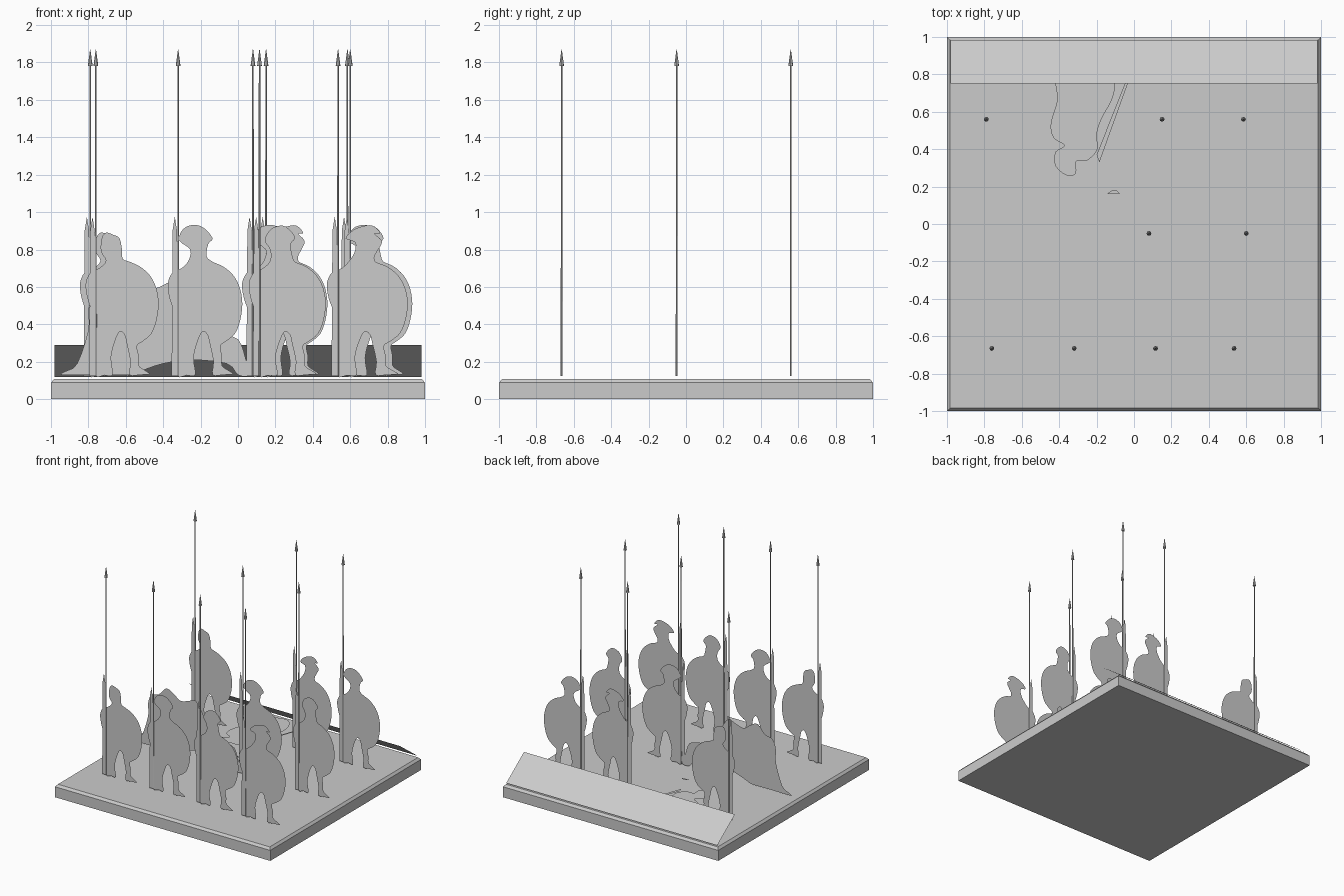
import bpy, bmesh, math
from mathutils import Vector, Matrix

if "Cube" in bpy.data.objects:
    bpy.data.objects.remove(bpy.data.objects["Cube"])

stone = bpy.data.materials.new("plain_grey")
stone.diffuse_color = (0.6, 0.6, 0.6, 1)
stone.use_nodes = True
stone.node_tree.nodes["Principled BSDF"].inputs["Base Color"].default_value = stone.diffuse_color


def add_object(name, bm):
    mesh = bpy.data.meshes.new(name)
    bm.to_mesh(mesh)
    bm.free()
    mesh.materials.append(stone)
    ob = bpy.data.objects.new(name, mesh)
    bpy.context.collection.objects.link(ob)
    return ob


def rounded(points, steps=3):
    """Closed Catmull-Rom outline through the points."""
    out, n = [], len(points)
    for i in range(n):
        a, b, c, d = (Vector(points[(i + k) % n]) for k in (-1, 0, 1, 2))
        for s in range(steps):
            t = s / steps
            out.append(0.5 * (2 * b + (c - a) * t + (2 * a - 5 * b + 4 * c - d) * t * t
                              + (3 * b - a - 3 * c + d) * t ** 3))
    return out


def sheet(bm, points, place, facing):
    """Flat cut-out; place maps 2D to 3D."""
    face = bm.faces.new([bm.verts.new(place(p)) for p in points])
    face.normal_update()
    if face.normal.dot(Vector(facing)) < 0:
        face.normal_flip()
    bmesh.ops.triangulate(bm, faces=[face])


# Base slab with chamfered top rim
bm = bmesh.new()
rings = []
for half, z in ((1, 0), (1, 0.088), (0.984, 0.107)):
    rings.append([bm.verts.new((sx * half, sy * half, z))
                  for sx, sy in ((-1, -1), (1, -1), (1, 1), (-1, 1))])
bm.faces.new(rings[0][::-1])
bm.faces.new(rings[2])
for lo, hi in zip(rings, rings[1:]):
    for i in range(4):
        j = (i + 1) % 4
        bm.faces.new((lo[i], lo[j], hi[j], hi[i]))
add_object("base_slab", bm)

# Leaning panel at the back edge
bm = bmesh.new()
bm.faces.new([bm.verts.new(v) for v in ((0.98, 0.75, 0.29), (0.98, 0.985, 0.118),
                                        (-0.98, 0.985, 0.118), (-0.98, 0.75, 0.29))])
bm.normal_update()
for f in bm.faces:
    if f.normal.z < 0:
        f.normal_flip()
add_object("back_panel", bm)

# Soldier outline, clockwise from the right of the neck to the left of it
BODY = [(.20, .735), (.25, .715), (.29, .69), (.33, .65), (.36, .59), (.373, .51),
        (.36, .42), (.33, .35), (.28, .31), (.245, .285), (.255, .23), (.255, .18),
        (.29, .155), (.32, .135), (.26, .13), (.20, .13), (.205, .2), (.185, .29),
        (.17, .345), (.14, .36), (.11, .3), (.09, .22), (.10, .13), (.05, .128),
        (-.005, .13), (0, .3), (-.02, .45), (-.05, .54), (-.06, .62), (-.03, .68),
        (.02, .70), (.06, .74)]
HEADS = {
    "hooded": [(.03, .79), (.035, .86), (.06, .89), (.10, .88), (.14, .86), (.155, .80),
               (.16, .75)],
    "brimmed": [(.07, .80), (.005, .85), (.03, .91), (.09, .932), (.15, .915), (.20, .86),
                (.175, .83), (.165, .765)],
    "rounded": [(.06, .80), (.03, .85), (.065, .91), (.13, .928), (.175, .90), (.20, .86),
                (.175, .83), (.185, .765)],
    "crested": [(.09, .79), (.09, .84), (.04, .86), (.09, .91), (.17, .93), (.21, .91),
                (.225, .885), (.195, .885), (.235, .845), (.215, .80), (.195, .765)],
}
JAVELIN = [(-.035, .125), (.01, .125), (.0, .62), (-.006, .90), (-.018, .975), (-.03, .90)]

# Spear x, row y, head style, width factor
SOLDIERS = [(-.76, -.665, "hooded", .90), (-.32, -.665, "brimmed", .92),
            (.115, -.665, "rounded", .95), (.535, -.665, "crested", 1),
            (.08, -.05, "brimmed", .97), (.60, -.05, "rounded", .89),
            (-.79, .56, "hooded", .92), (.15, .56, "crested", .88),
            (.585, .56, "brimmed", .92)]


def cone(bm, r1, r2, z0, z1, x, y):
    bmesh.ops.create_cone(bm, cap_ends=True, segments=8, radius1=r1, radius2=r2, depth=z1 - z0,
                          matrix=Matrix.Translation((x, y, (z0 + z1) / 2)))


for i, (x0, y0, head, w) in enumerate(SOLDIERS, 1):
    bm = bmesh.new()
    sheet(bm, rounded(BODY + HEADS[head]), lambda p: (x0 + p[0] * w, y0, p[1]), (0, -1, 0))
    sheet(bm, JAVELIN, lambda p: (x0 + p[0], y0 - .002, p[1]), (0, -1, 0))
    add_object(f"soldier_{i}", bm)
    # Tall spear: shaft and pointed head
    bm = bmesh.new()
    cone(bm, .005, .004, .125, 1.79, x0, y0)
    cone(bm, .013, .001, 1.78, 1.87, x0, y0)
    add_object(f"spear_{i}", bm)

# Sinking soldier in the middle row
FALLEN = [(-.94, .13), (-.92, .15), (-.86, .19), (-.80, .37), (-.80, .48), (-.77, .56),
          (-.70, .58), (-.63, .65), (-.56, .62), (-.50, .58), (-.42, .60), (-.36, .62),
          (-.30, .54), (-.22, .40), (-.10, .35), (0, .32), (.04, .22), (.06, .13),
          (0, .13), (-.06, .19), (-.25, .21), (-.40, .19), (-.52, .15), (-.58, .13),
          (-.75, .13)]
bm = bmesh.new()
sheet(bm, rounded(FALLEN), lambda p: (p[0], -.05, p[1]), (0, -1, 0))
add_object("sinking_soldier", bm)

# Soldier lying flat at the back, with his javelin and a fragment
LYING = [(-.42, .75), (-.41, .66), (-.445, .54), (-.43, .46), (-.37, .42), (-.42, .385),
         (-.42, .31), (-.36, .26), (-.31, .27), (-.31, .335), (-.25, .34), (-.195, .40),
         (-.20, .48), (-.17, .57), (-.12, .66), (-.10, .76), (-.13, .87), (-.20, .93),
         (-.30, .91), (-.38, .93), (-.42, .85)]
bm = bmesh.new()
for outline in (rounded(LYING),
                [(-.20, .37), (-.185, .33), (-.03, .76), (.02, .95), (-.045, .76)],
                [(-.145, .16), (-.075, .16), (-.09, .178), (-.12, .178)]):
    sheet(bm, outline, lambda p: (p[0], p[1], .13), (0, 0, 1))
add_object("lying_soldier", bm)
